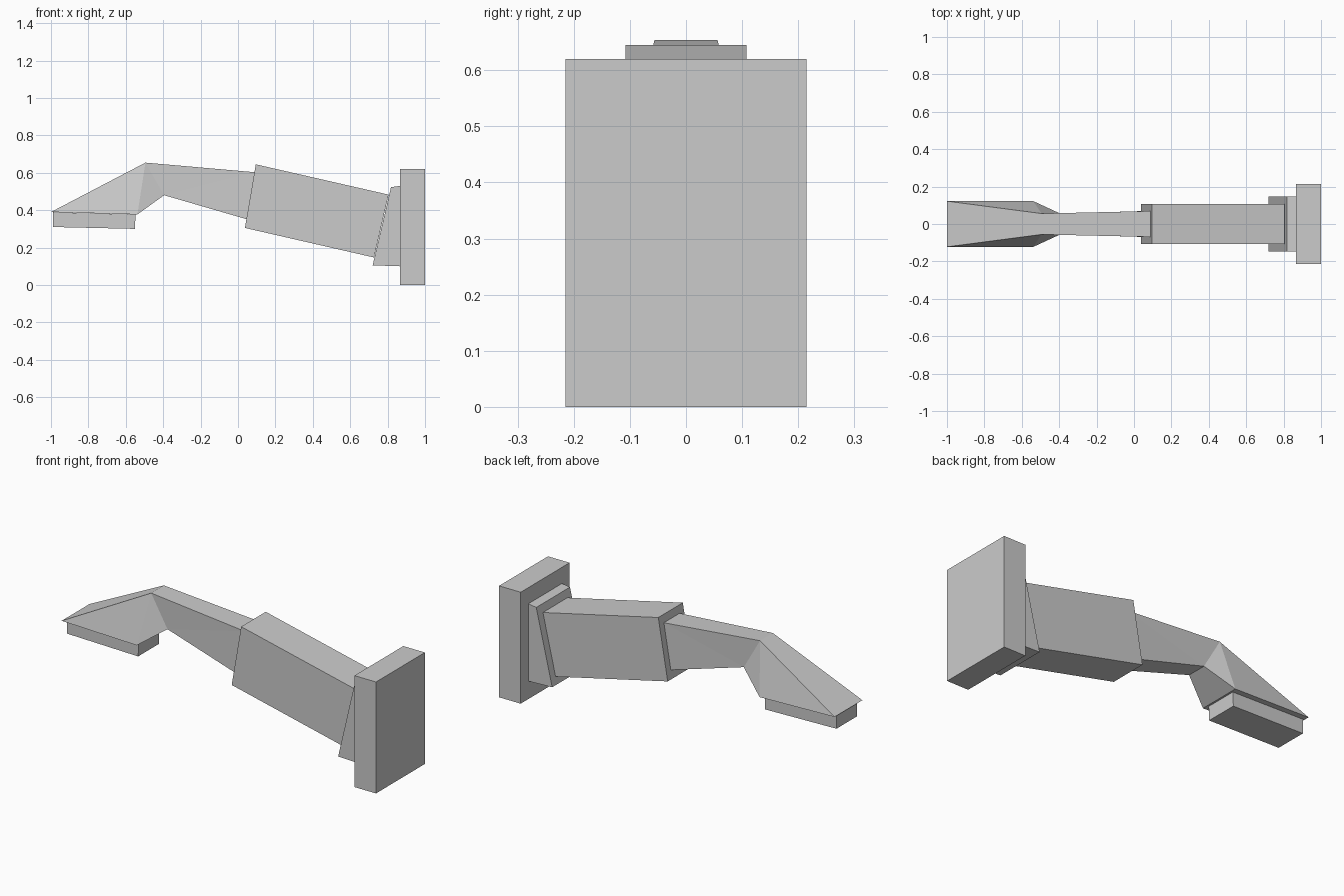
import bpy
import bmesh

if "Cube" in bpy.data.objects:
    bpy.data.objects.remove(bpy.data.objects["Cube"])


def loft(name, rings):
    """Solid through four-sided rings; each ring is (top x, top z, bottom x, bottom z, half width)."""
    bm = bmesh.new()
    loops = []
    for tx, tz, bx, bz, w in rings:
        loops.append([bm.verts.new(p) for p in
                      ((tx, -w, tz), (tx, w, tz), (bx, w, bz), (bx, -w, bz))])
    bm.faces.new(loops[0])
    bm.faces.new(loops[-1][::-1])
    for a, b in zip(loops, loops[1:]):
        # top and underside
        for i, j in ((0, 1), (2, 3)):
            bm.faces.new((a[i], a[j], b[j], b[i]))
        # sides, folded from the upper edge to the lower corner of the next ring
        for t, u in ((0, 3), (1, 2)):
            bm.faces.new((a[t], a[u], b[u]))
            bm.faces.new((a[t], b[u], b[t]))
    bmesh.ops.recalc_face_normals(bm, faces=bm.faces)
    # merge the flat side pairs back into quads
    bmesh.ops.dissolve_limit(bm, angle_limit=0.01, verts=bm.verts, edges=bm.edges)
    mesh = bpy.data.meshes.new(name)
    bm.to_mesh(mesh)
    bm.free()
    obj = bpy.data.objects.new(name, mesh)
    bpy.context.collection.objects.link(obj)
    return obj


# Upright mounting plate
loft("mounting_plate", [(0.867, 0.62, 0.867, 0.0, 0.215),
                        (1.0, 0.62, 1.0, 0.0, 0.215)])

# Wedge collar between plate and sleeve
loft("collar", [(0.818, 0.523, 0.72, 0.105, 0.148),
                (0.867, 0.53, 0.867, 0.10, 0.148)])

# Thick sloping sleeve
loft("sleeve", [(0.095, 0.645, 0.037, 0.305, 0.108),
                (0.805, 0.483, 0.727, 0.147, 0.108)])

# Thin arm bending at the elbow and flaring into the head
loft("arm_and_head", [(0.088, 0.603, 0.045, 0.352, 0.069),
                      (-0.495, 0.654, -0.395, 0.48, 0.056),
                      (-1.0, 0.39, -0.538, 0.377, 0.122)])

# Pad under the head
loft("head_pad", [(-0.99, 0.389, -0.99, 0.31, 0.091),
                  (-0.548, 0.377, -0.551, 0.30, 0.091)])
